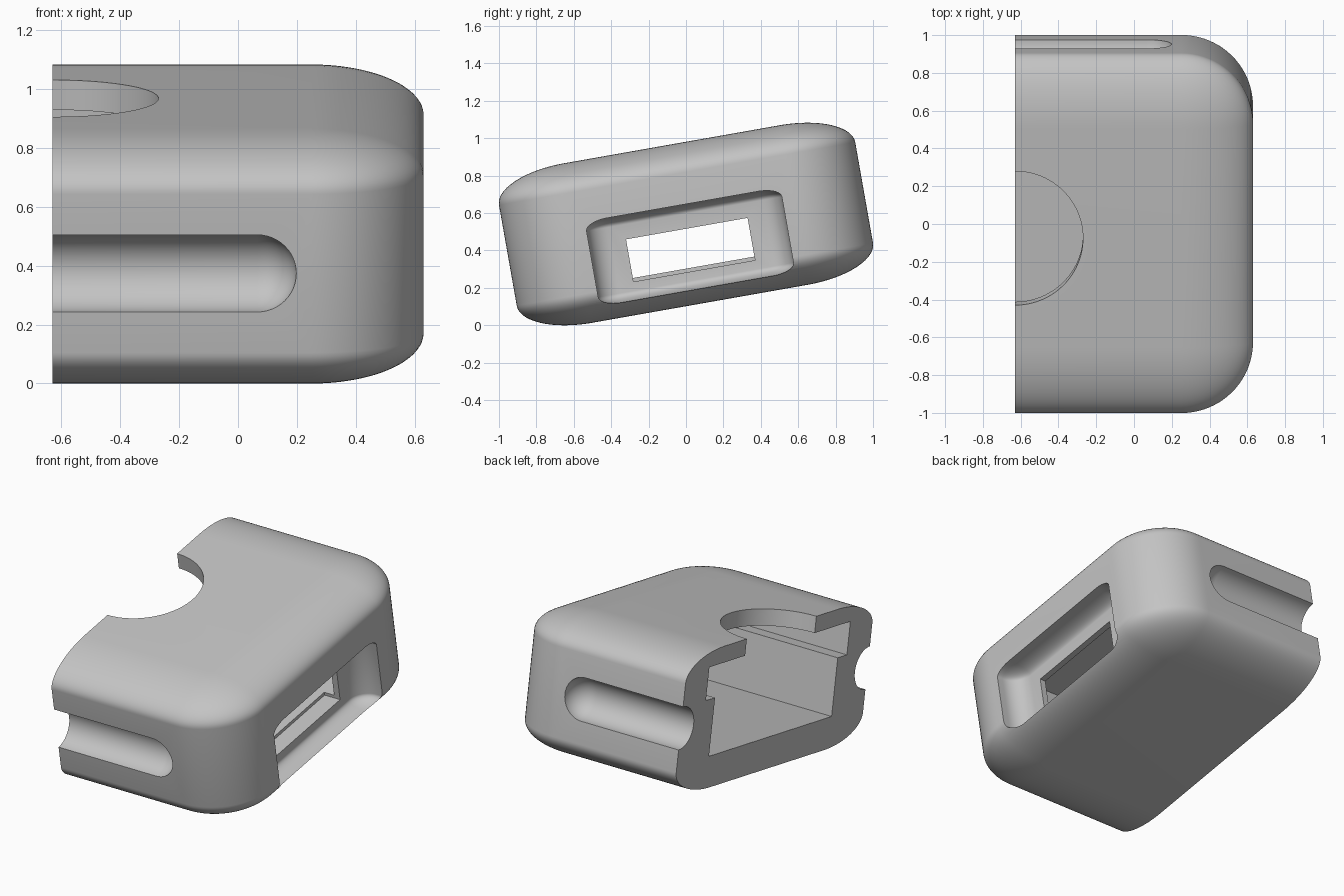
import bpy, bmesh, math
from mathutils import Matrix, Vector

default = bpy.data.objects.get("Cube")
if default:
    bpy.data.objects.remove(default)

CUT_X = -0.63          # open sectioned side
SQUASH = 0.42          # corner rounding is flatter vertically

grey = bpy.data.materials.new("light grey")
grey.use_nodes = True
colour = (0.55, 0.55, 0.55, 1)
grey.diffuse_color = colour
grey.node_tree.nodes["Principled BSDF"].inputs["Base Color"].default_value = colour


def finish(name, bm):
    bmesh.ops.recalc_face_normals(bm, faces=bm.faces)
    mesh = bpy.data.meshes.new(name)
    bm.to_mesh(mesh)
    bm.free()
    obj = bpy.data.objects.new(name, mesh)
    bpy.context.collection.objects.link(obj)
    mesh.materials.append(grey)
    return obj


def box(name, low, high, radius=0.0, segments=12):
    """Box between two corners, with optional flattened round edges."""
    low, high = Vector(low), Vector(high)
    size, mid = high - low, (low + high) / 2
    bm = bmesh.new()
    bmesh.ops.create_cube(bm, size=1)
    if radius:
        bmesh.ops.scale(bm, vec=(size.x, size.y, size.z / SQUASH), verts=bm.verts)
        bmesh.ops.bevel(bm, geom=bm.edges[:], offset=radius, segments=segments,
                        profile=0.5, affect='EDGES')
        bmesh.ops.scale(bm, vec=(1, 1, SQUASH), verts=bm.verts)
    else:
        bmesh.ops.scale(bm, vec=size, verts=bm.verts)
    bmesh.ops.translate(bm, vec=mid, verts=bm.verts)
    return finish(name, bm)


def capsule(name, y, end_x, radius):
    """Round-ended bar along x, for the finger grooves."""
    bm = bmesh.new()
    turn = Matrix.Rotation(math.pi / 2, 4, 'Y')
    bmesh.ops.create_uvsphere(bm, u_segments=48, v_segments=24, radius=radius, matrix=turn)
    for v in bm.verts:
        v.co.x += end_x if v.co.x > 0.001 else 0
    # slide the equator and far half outwards past the cut
    for v in bm.verts:
        if v.co.x <= 0.001:
            v.co.x += end_x if v.co.x > -0.001 else CUT_X - 0.3
        v.co.y += y
    return finish(name, bm)


def cylinder(name, x, radius, low, high):
    bm = bmesh.new()
    bmesh.ops.create_cone(bm, cap_ends=True, segments=96, radius1=radius, radius2=radius,
                          depth=high - low,
                          matrix=Matrix.Translation((x, 0, (low + high) / 2)))
    return finish(name, bm)


# Outer shell, running past the open side before it is cut
shell = box("case_shell", (-1.9, -0.967, -0.433), (0.63, 0.967, 0.433), 0.38, 20)

cutters = [
    box("open_side", (-3, -2, -2), (CUT_X, 2, 2)),
    box("lower_cavity", (-1.2, -0.635, -0.235), (0.43, 0.635, 0.2)),
    box("upper_cavity", (-1.3, -0.73, 0.125), (0.5, 0.73, 0.33)),
    box("side_recess", (0.47, -0.53, -0.354), (1.1, 0.53, 0.105), 0.12),
    box("side_window", (0.36, -0.33, -0.255), (0.6, 0.33, -0.025)),
    cylinder("top_opening", CUT_X, 0.36, 0.25, 0.7),
    capsule("front_groove", -0.967, 0.065, 0.133),
    capsule("back_groove", 0.967, 0.065, 0.133),
]

# Carve each opening in turn
bpy.context.view_layer.objects.active = shell
for cutter in cutters:
    cutter.hide_render = True
    mod = shell.modifiers.new(cutter.name, 'BOOLEAN')
    mod.operation = 'DIFFERENCE'
    mod.solver = 'EXACT'
    mod.object = cutter
    bpy.ops.object.modifier_apply(modifier=mod.name)
    bpy.data.objects.remove(cutter)

# Tilt the case so the back stands higher
shell.data.transform(Matrix.Translation((0, 0, 0.5415)) @ Matrix.Rotation(math.radians(10), 4, 'X'))

bpy.ops.object.select_all(action='DESELECT')
shell.select_set(True)
bpy.ops.object.shade_smooth_by_angle(angle=math.radians(30))
